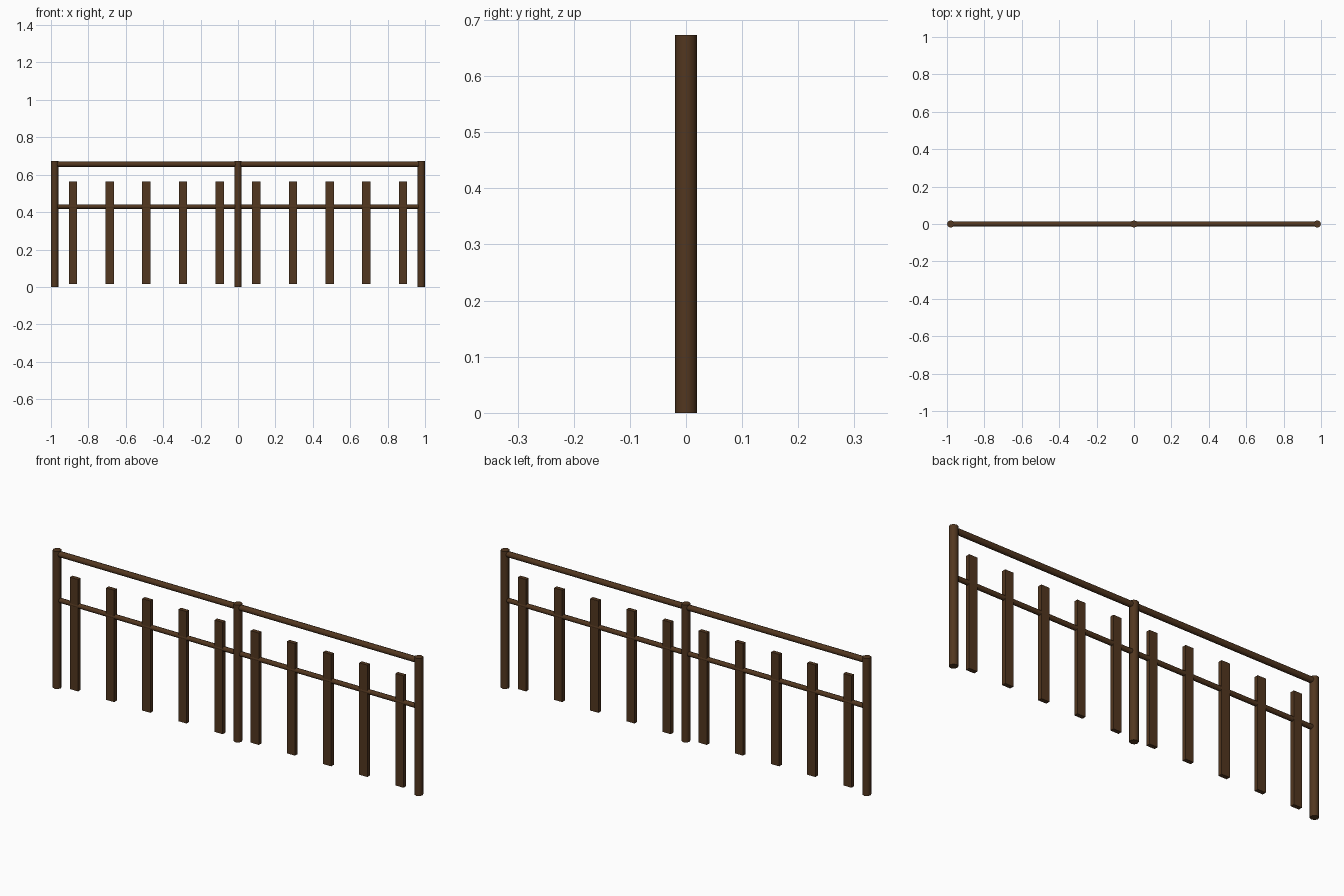
import bpy, math

if "Cube" in bpy.data.objects:
    bpy.data.objects.remove(bpy.data.objects["Cube"])

wood = bpy.data.materials.new("dark brown wood")
wood.diffuse_color = (0.085, 0.038, 0.014, 1)
wood.use_nodes = True
wood.node_tree.nodes["Principled BSDF"].inputs["Base Color"].default_value = wood.diffuse_color


def finish(name):
    ob = bpy.context.object
    ob.name = name
    ob.data.materials.append(wood)
    return ob


def pole(name, radius, length, loc, rot=(0, 0, 0)):
    bpy.ops.mesh.primitive_cylinder_add(vertices=8, radius=radius, depth=length,
                                        location=loc, rotation=rot)
    ob = finish(name)
    bpy.ops.object.shade_smooth_by_angle(angle=math.radians(50))
    return ob


# Upright posts at both ends and the middle
for i, x in enumerate((-0.98, 0, 0.98)):
    pole(f"post_{i}", 0.02, 0.673, (x, 0, 0.3365))

# Horizontal rails
pole("top_rail", 0.0145, 1.96, (0, 0, 0.656), (0, math.pi / 2, 0))
pole("lower_rail", 0.012, 1.96, (0, 0, 0.43), (0, math.pi / 2, 0))

# Flat slats hung on the lower rail
for i in range(10):
    x = -0.882 + 0.196 * i
    bpy.ops.mesh.primitive_cube_add(size=1, location=(x, 0, 0.289))
    ob = finish(f"slat_{i}")
    ob.scale = (0.044, 0.02, 0.548)
